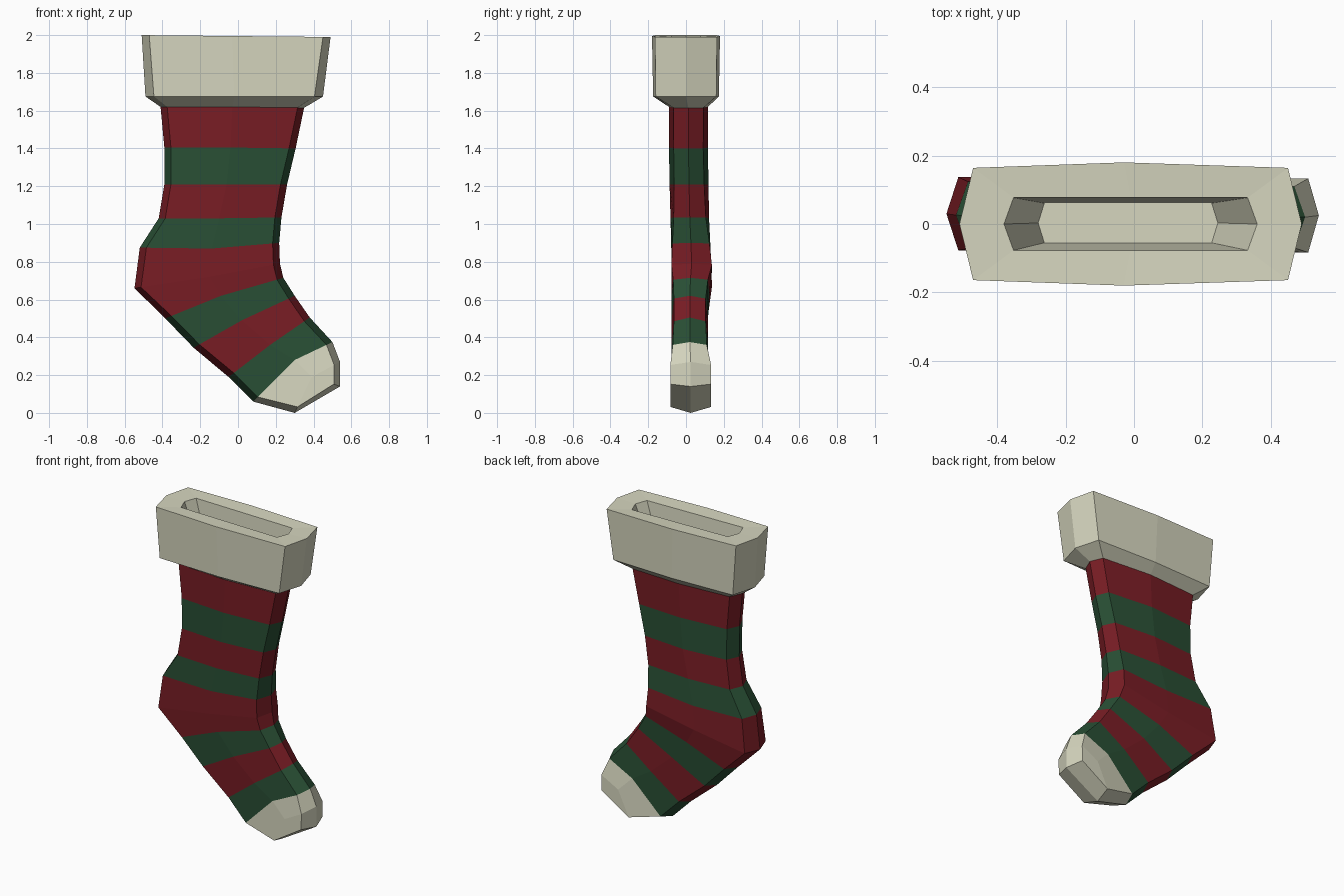
import bpy, bmesh
from mathutils import Vector

if "Cube" in bpy.data.objects:
    bpy.data.objects.remove(bpy.data.objects["Cube"])


def material(name, rgb):
    m = bpy.data.materials.new(name)
    m.diffuse_color = (*rgb, 1)
    m.use_nodes = True
    m.node_tree.nodes["Principled BSDF"].inputs["Base Color"].default_value = m.diffuse_color
    return m


RED = material("red_wool", (0.19, 0.012, 0.018))
GREEN = material("green_wool", (0.022, 0.078, 0.035))
CREAM = material("cream_wool", (0.67, 0.67, 0.52))


def ring(left, mid, right, yc, corner_half, mid_half, inset):
    """Eight-sided loop: a ridge at each side, corners and a middle on front and back."""
    l, m, r = Vector(left), Vector(mid), Vector(right)
    cl = l + (m - l).normalized() * inset
    cr = r + (m - r).normalized() * inset
    flat = [(l, 0), (cl, -corner_half), (m, -mid_half), (cr, -corner_half),
            (r, 0), (cr, corner_half), (m, mid_half), (cl, corner_half)]
    return [(p.x, yc + y, p.y) for p, y in flat]


def loft(name, rings, mats, slots, cap=False):
    bm = bmesh.new()
    loops = [[bm.verts.new(p) for p in r] for r in rings]
    for a, b, slot in zip(loops, loops[1:], slots):
        for i in range(8):
            j = (i + 1) % 8
            bm.faces.new((a[i], a[j], b[j], b[i])).material_index = slot
    if cap:
        bm.faces.new(loops[-1])
    bmesh.ops.remove_doubles(bm, verts=bm.verts, dist=0.0005)
    bmesh.ops.recalc_face_normals(bm, faces=bm.faces)
    me = bpy.data.meshes.new(name)
    bm.to_mesh(me)
    bm.free()
    for m in mats:
        me.materials.append(m)
    ob = bpy.data.objects.new(name, me)
    bpy.context.collection.objects.link(ob)
    return ob


# Striped sock: left edge, middle, right edge (x, z), y centre, corner and middle half depth
sock = [
    ((-.41, 1.62), (-.03, 1.62), (.35, 1.615), .013, .080, .103),
    ((-.39, 1.405), (-.04, 1.405), (.305, 1.40), .013, .078, .103),
    ((-.39, 1.21), (-.06, 1.21), (.26, 1.21), .016, .080, .103),
    ((-.42, 1.03), (-.10, 1.03), (.23, 1.035), .020, .085, .102),
    ((-.52, .875), (-.14, .87), (.218, .90), .026, .098, .104),
    ((-.548, .66), (-.15, .72), (.222, .79), .030, .107, .106),
    ((-.385, .50), (-.09, .62), (.24, .715), .024, .092, .100),
    ((-.235, .345), (.02, .49), (.30, .62), .020, .084, .096),
    ((-.05, .19), (.17, .36), (.38, .505), .020, .084, .096),
    ((.08, .06), (.30, .28), (.50, .375), .020, .090, .098),
    ((.30, 0), (.39, .19), (.54, .27), .025, .108, .108),
    ((.54, .14), (.46, .17), (.54, .14), .025, .108, .108),
]
loft("sock", [ring(*s, .035) for s in sock], [RED, GREEN, CREAM],
     [0, 1, 0, 1, 0, 0, 1, 0, 1, 2, 2])

# Thick hollow cuff: underside, outer wall, rim, tapered pocket with floor
cuff = [
    ((-.41, 1.62), (-.03, 1.62), (.35, 1.615), .013, .080, .103, .035),
    ((-.49, 1.675), (-.02, 1.675), (.45, 1.675), 0, .160, .174, .045),
    ((-.51, 2.0), (-.03, 1.995), (.49, 1.99), 0, .164, .180, .04),
    ((-.38, 1.995), (-.01, 1.99), (.36, 1.985), 0, .077, .077, .028),
    ((-.28, 1.70), (-.02, 1.70), (.245, 1.70), .003, .058, .058, .018),
]
loft("cuff", [ring(*c) for c in cuff], [CREAM], [0] * 4, cap=True)
